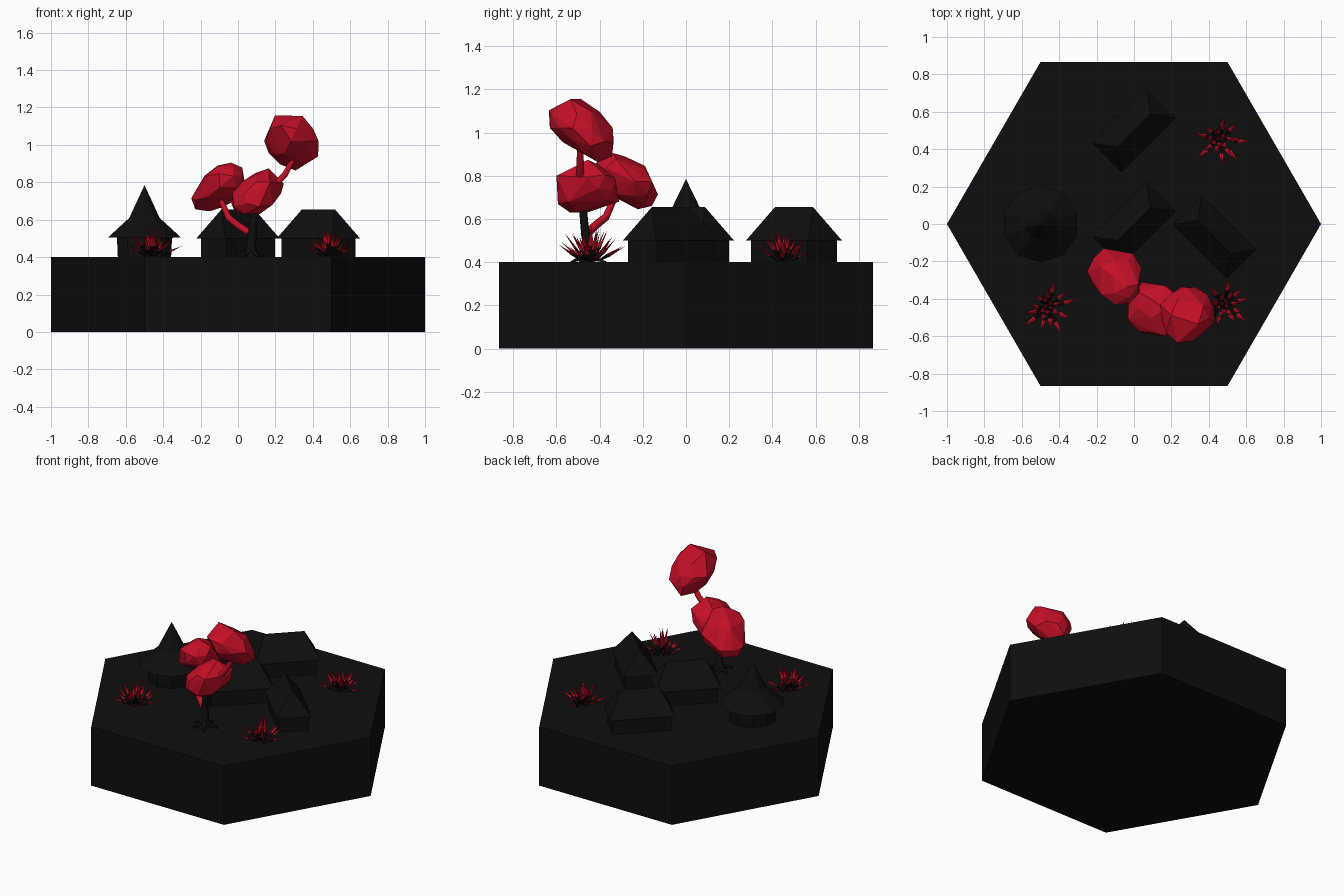
import bpy
import bmesh
import math
import random
from mathutils import Vector, Matrix

cube = bpy.data.objects.get("Cube")
if cube:
    bpy.data.objects.remove(cube, do_unlink=True)

random.seed(4)
GROUND = 0.4


def material(name, color):
    mat = bpy.data.materials.new(name)
    mat.use_nodes = True
    mat.diffuse_color = (*color, 1)
    mat.node_tree.nodes["Principled BSDF"].inputs["Base Color"].default_value = (*color, 1)
    return mat


black = material("soot black", (0.0045, 0.0045, 0.0045))
red = material("crimson", (0.56, 0.005, 0.021))


def finish(name, bm, mats, location=(0, 0, 0), angle=0):
    bmesh.ops.recalc_face_normals(bm, faces=bm.faces)
    mesh = bpy.data.meshes.new(name)
    bm.to_mesh(mesh)
    bm.free()
    for mat in mats:
        mesh.materials.append(mat)
    obj = bpy.data.objects.new(name, mesh)
    obj.location = location
    obj.rotation_euler.z = angle
    bpy.context.collection.objects.link(obj)
    return obj


def add_frustum(bm, sides, r1, r2, z1, z2, turn=0):
    bmesh.ops.create_cone(
        bm, cap_ends=True, segments=sides, radius1=r1, radius2=r2, depth=z2 - z1,
        matrix=Matrix.Translation((0, 0, (z1 + z2) / 2)) @ Matrix.Rotation(turn, 4, "Z"))


def hull(bm, points):
    verts = [bm.verts.new(p) for p in points]
    bmesh.ops.convex_hull(bm, input=verts)


# Hexagonal base, one corner on the x axis
bm = bmesh.new()
add_frustum(bm, 6, 1, 1, 0, GROUND, math.pi / 6)
ground = finish("hexagon_base", bm, [black])
if max(v.co.x for v in ground.data.vertices) < 0.95:
    ground.rotation_euler.z = math.pi / 6


# Long houses with hipped roofs
def house(name, x, y, angle):
    bm = bmesh.new()
    bmesh.ops.create_cube(bm, size=1, matrix=Matrix.LocRotScale(
        Vector((0, 0, 0.055)), None, Vector((0.37, 0.19, 0.11))))
    finish(name + "_walls", bm, [black], (x, y, GROUND), angle)
    bm = bmesh.new()
    eaves = [(sx * 0.205, sy * 0.11, 0.1) for sx in (-1, 1) for sy in (-1, 1)]
    hull(bm, eaves + [(-0.125, 0, 0.255), (0.125, 0, 0.255)])
    finish(name + "_roof", bm, [black], (x, y, GROUND), angle)


house("middle_house", 0, 0, math.pi / 4)
house("back_house", 0, 0.5, math.pi / 4)
house("left_house", 0.43, -0.07, -math.pi / 4)

# Round hut with a flared pointed roof
bm = bmesh.new()
add_frustum(bm, 10, 0.15, 0.155, 0, 0.11)
finish("round_hut_walls", bm, [black], (-0.5, 0, GROUND))
bm = bmesh.new()
add_frustum(bm, 10, 0.205, 0.085, 0.105, 0.21)
add_frustum(bm, 10, 0.085, 0, 0.21, 0.385)
finish("round_hut_roof", bm, [black], (-0.5, 0, GROUND))


# Tree trunk and branches
def tube(name, points, radii, mat):
    curve = bpy.data.curves.new(name, "CURVE")
    curve.dimensions = "3D"
    curve.bevel_depth = 1
    curve.bevel_resolution = 1
    curve.use_fill_caps = True
    spline = curve.splines.new("POLY")
    spline.points.add(len(points) - 1)
    for p, co, r in zip(spline.points, points, radii):
        p.co = (*co, 1)
        p.radius = r
    curve.materials.append(mat)
    obj = bpy.data.objects.new(name, curve)
    bpy.context.collection.objects.link(obj)


tube("trunk", [(0.07, -0.46, 0.39), (0.07, -0.455, 0.46), (0.08, -0.47, 0.57), (0.1, -0.48, 0.68)],
     [0.045, 0.026, 0.022, 0.02], black)
tube("low_branch", [(0.06, -0.46, 0.53), (0, -0.42, 0.57), (-0.05, -0.37, 0.61), (-0.09, -0.33, 0.7)],
     [0.02, 0.019, 0.018, 0.014], red)
tube("high_branch", [(0.11, -0.48, 0.68), (0.21, -0.49, 0.8), (0.25, -0.49, 0.84), (0.3, -0.49, 0.93)],
     [0.022, 0.019, 0.018, 0.014], red)

# Roots spreading from the trunk
for i in range(5):
    a = i * math.tau / 5 + 0.3
    tube("root", [(0.07, -0.46, 0.46),
                  (0.07 + 0.03 * math.cos(a), -0.46 + 0.03 * math.sin(a), 0.42),
                  (0.07 + 0.09 * math.cos(a), -0.46 + 0.09 * math.sin(a), 0.4)],
         [0.015, 0.013, 0.004], black)


# Faceted crowns: sheared, roughened spheres fitted to given half sizes
def crown(name, center, half, shear_x, shear_y):
    ball = bmesh.new()
    bmesh.ops.create_icosphere(ball, subdivisions=2, radius=1)
    picks = random.sample(list(ball.verts), 28)
    points = []
    for v in picks:
        p = v.co * random.uniform(0.95, 1.12)
        points.append(Vector((p.x + shear_x * p.z, p.y + shear_y * p.z, p.z)))
    ball.free()
    for axis in range(3):
        low = min(p[axis] for p in points)
        high = max(p[axis] for p in points)
        for p in points:
            p[axis] = ((p[axis] - low) / (high - low) * 2 - 1) * half[axis]
    bm = bmesh.new()
    hull(bm, points)
    loose = [v for v in bm.verts if not v.link_faces]
    bmesh.ops.delete(bm, geom=loose, context="VERTS")
    finish(name, bm, [red], center)


crown("right_crown", (-0.105, -0.28, 0.775), (0.145, 0.15, 0.13), 0.4, -0.4)
crown("middle_crown", (0.105, -0.455, 0.752), (0.14, 0.145, 0.122), 0.4, 0)
crown("top_crown", (0.285, -0.485, 1.01), (0.145, 0.15, 0.147), -0.15, -0.45)


# Spiky plants: each blade is a slim four-sided spike with a dark foot
def plant(name, x, y, count=22):
    bm = bmesh.new()
    for i in range(count):
        turn = i * 2.4 + random.uniform(-0.3, 0.3)
        lean = 0.15 + 1.05 * i / count
        length = random.uniform(0.12, 0.18) * (1 - 0.15 * i / count)
        foot = Vector((math.cos(turn), math.sin(turn), 0)) * 0.035 * i / count
        place = (Matrix.Translation(foot) @ Matrix.Rotation(turn, 4, "Z")
                 @ Matrix.Rotation(lean, 4, "Y"))
        width = 0.013
        ring = [bm.verts.new(place @ Vector((u * width * 0.5, v * width, length * 0.45)))
                for u, v in ((1, 0), (0, 1), (-1, 0), (0, -1))]
        base = bm.verts.new(place @ Vector((0, 0, 0)))
        tip = bm.verts.new(place @ Vector((0, 0, length)))
        for a, b in zip(ring, ring[1:] + ring[:1]):
            bm.faces.new((a, b, tip)).material_index = 1
            bm.faces.new((b, a, base)).material_index = 0
    finish(name, bm, [black, red], (x, y, GROUND))


plant("front_right_plant", -0.46, -0.45)
plant("front_left_plant", 0.48, -0.44)
plant("back_left_plant", 0.46, 0.45)
